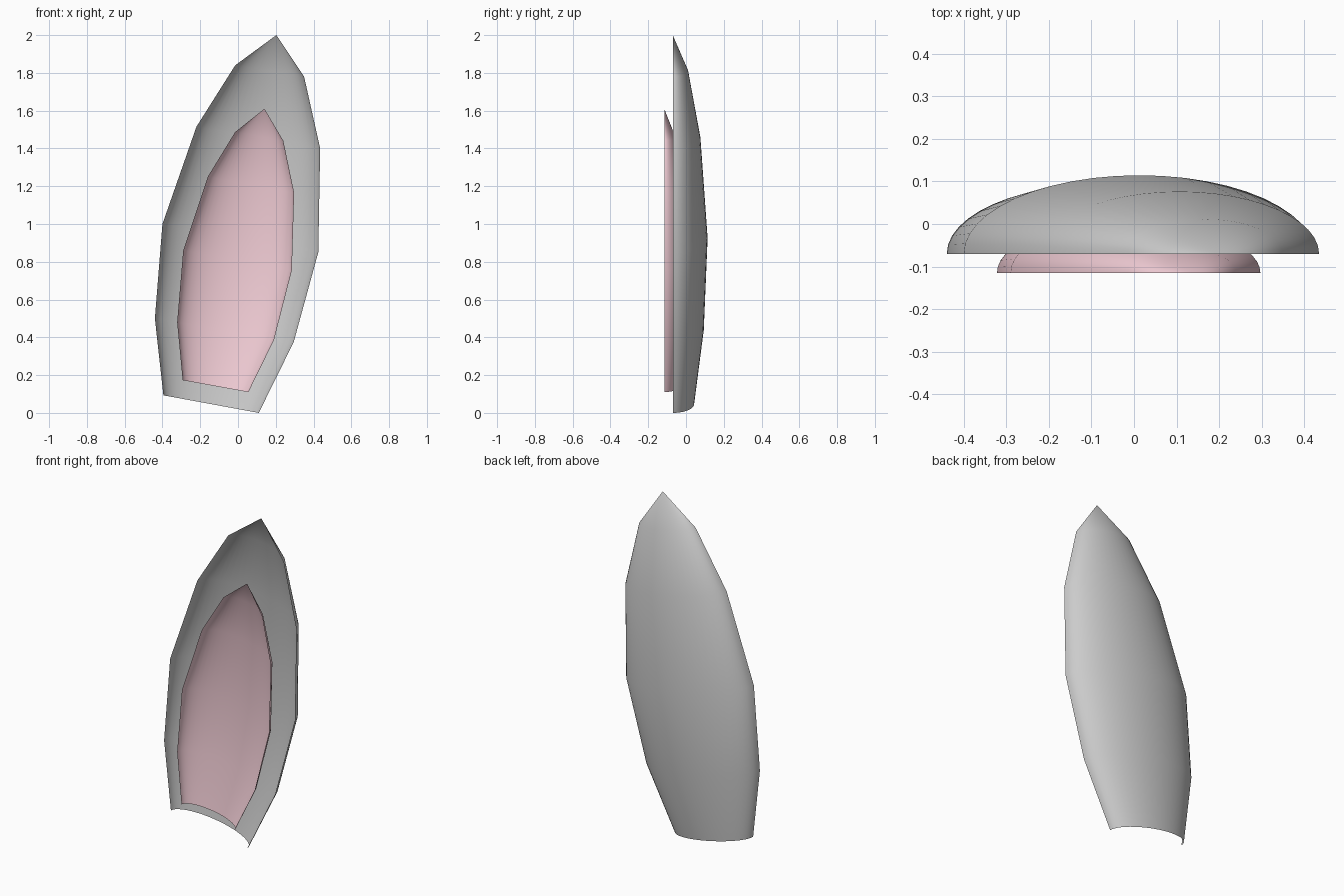
import bpy, bmesh, math

if "Cube" in bpy.data.objects:
    bpy.data.objects.remove(bpy.data.objects["Cube"])

SEGMENTS = 24
DEPTH = 0.44  # depth of each half-ellipse relative to its half width


def ear_shell(name, rings, tip, rim_y, color=None):
    """Open leaf-shaped shell: half-ellipse ribs spanning left/right rim points, closed at a tip."""
    bm = bmesh.new()
    rows = []
    for (lx, lz), (rx, rz) in rings:
        cx, cz = (lx + rx) / 2, (lz + rz) / 2
        hx, hz = (rx - lx) / 2, (rz - lz) / 2
        depth = DEPTH * math.hypot(hx, hz)
        row = []
        for i in range(SEGMENTS + 1):
            a = math.pi * i / SEGMENTS
            c, s = math.cos(a), math.sin(a)
            row.append(bm.verts.new((cx + hx * c, rim_y + depth * s, cz + hz * c)))
        rows.append(row)
    top = bm.verts.new((tip[0], rim_y, tip[1]))
    for low, high in zip(rows, rows[1:]):
        for i in range(SEGMENTS):
            bm.faces.new((low[i], low[i + 1], high[i + 1], high[i]))
    for i in range(SEGMENTS):
        bm.faces.new((rows[-1][i], rows[-1][i + 1], top))
    for f in bm.faces:
        f.smooth = True
    mesh = bpy.data.meshes.new(name)
    bm.to_mesh(mesh)
    bm.free()
    obj = bpy.data.objects.new(name, mesh)
    bpy.context.collection.objects.link(obj)
    if color:
        mat = bpy.data.materials.new(name + "_color")
        mat.diffuse_color = color
        mat.use_nodes = True
        mat.node_tree.nodes["Principled BSDF"].inputs["Base Color"].default_value = mat.diffuse_color
        mesh.materials.append(mat)
    return obj


# Outer ear shell
ear_shell("outer_ear", [
    ((-0.395, 0.093), (0.11, 0.0)),
    ((-0.44, 0.50), (0.295, 0.375)),
    ((-0.40, 1.00), (0.425, 0.85)),
    ((-0.22, 1.515), (0.435, 1.40)),
    ((-0.015, 1.84), (0.35, 1.78)),
], (0.203, 2.0), -0.07)

# Pink inner ear, smaller and set slightly forward
ear_shell("inner_ear", [
    ((-0.293, 0.173), (0.055, 0.11)),
    ((-0.322, 0.48), (0.19, 0.385)),
    ((-0.29, 0.86), (0.285, 0.755)),
    ((-0.16, 1.25), (0.297, 1.165)),
    ((-0.015, 1.487), (0.24, 1.44)),
], (0.14, 1.61), -0.115, (0.9, 0.62, 0.68, 1))
